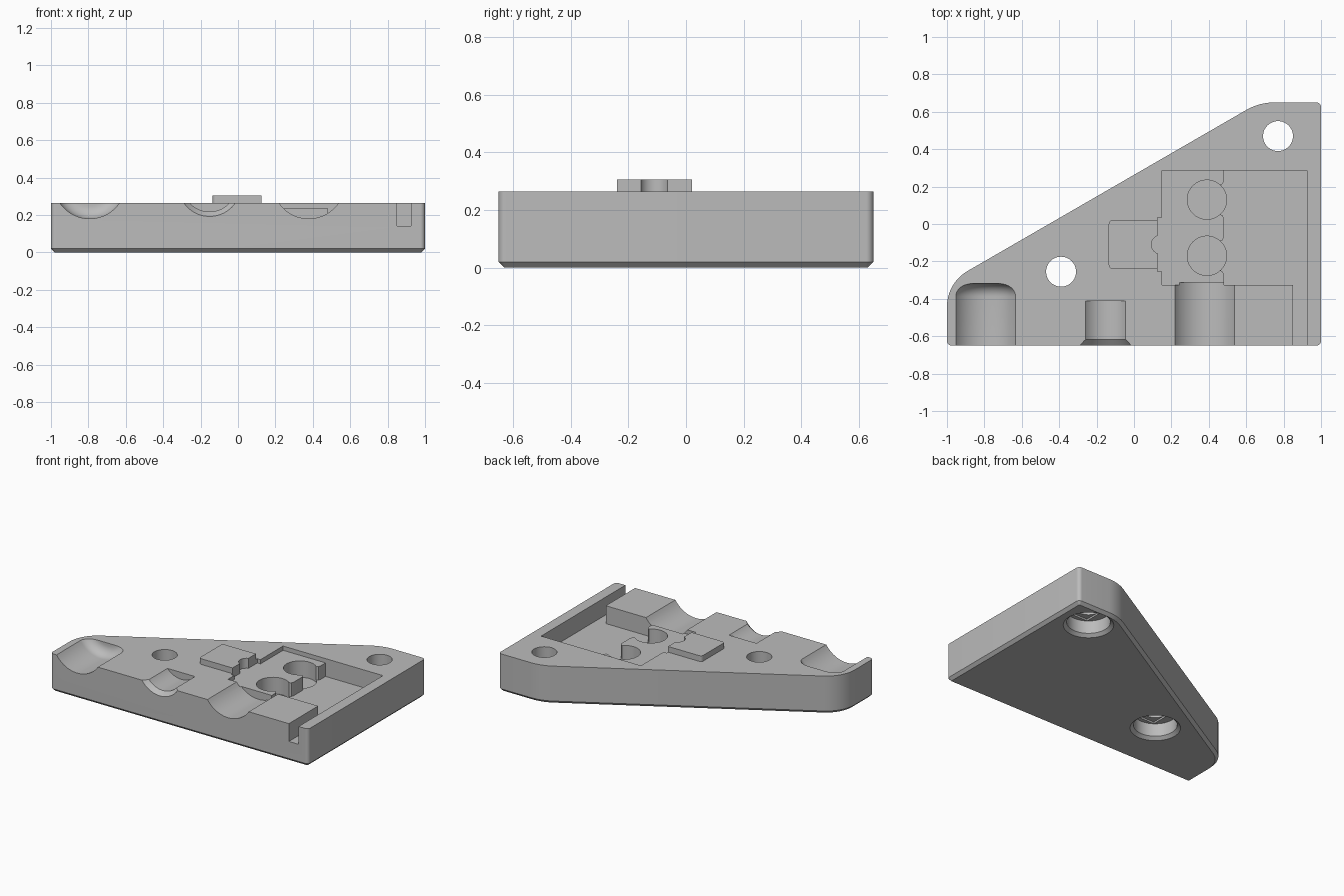
import bpy, bmesh, math
from mathutils import Vector, Matrix

if "Cube" in bpy.data.objects:
    bpy.data.objects.remove(bpy.data.objects["Cube"])

TOP, LEDGE, FLOOR, ABOVE = 0.265, 0.235, 0.14, 0.6
FRONT = -0.65

grey = bpy.data.materials.new("plain_grey")
grey.use_nodes = True
grey.diffuse_color = (0.5, 0.5, 0.5, 1)
grey.node_tree.nodes["Principled BSDF"].inputs["Base Color"].default_value = (0.5, 0.5, 0.5, 1)


def to_object(name, bm):
    bmesh.ops.recalc_face_normals(bm, faces=bm.faces[:])
    mesh = bpy.data.meshes.new(name)
    bm.to_mesh(mesh)
    bm.free()
    mesh.materials.append(grey)
    ob = bpy.data.objects.new(name, mesh)
    bpy.context.scene.collection.objects.link(ob)
    return ob


def rounded(corners, steps=10):
    """Outline from (x, y, fillet radius) corners."""
    pts = []
    for i, (x, y, r) in enumerate(corners):
        p = Vector((x, y))
        if r == 0:
            pts.append(p)
            continue
        a = (Vector(corners[i - 1][:2]) - p).normalized()
        b = (Vector(corners[(i + 1) % len(corners)][:2]) - p).normalized()
        half = a.angle(b) / 2
        centre = p + (a + b).normalized() * r / math.sin(half)
        start = p + a * r / math.tan(half) - centre
        end = p + b * r / math.tan(half) - centre
        sweep = start.angle_signed(end)
        for k in range(steps + 1):
            pts.append(centre + Matrix.Rotation(-sweep * k / steps, 2) @ start)
    return pts


def prism(name, pts, z0, z1, chamfer=0):
    bm = bmesh.new()
    base = bm.faces.new([bm.verts.new((p[0], p[1], z0)) for p in pts])
    new = bmesh.ops.extrude_face_region(bm, geom=[base], use_keep_orig=True)["geom"]
    bmesh.ops.translate(bm, vec=(0, 0, z1 - z0),
                        verts=[g for g in new if isinstance(g, bmesh.types.BMVert)])
    if chamfer:
        rim = [e for e in bm.edges if all(abs(v.co.z - z0) < 1e-5 for v in e.verts)]
        bmesh.ops.bevel(bm, geom=rim, offset=chamfer, segments=1, affect='EDGES')
    return to_object(name, bm)


def box(name, x0, x1, y0, y1, z0, z1):
    return prism(name, [(x0, y0), (x1, y0), (x1, y1), (x0, y1)], z0, z1)


def lathe(name, profile, matrix, n=64):
    """Closed solid spun around local z from (radius, height) rings."""
    bm = bmesh.new()
    rings = [[bm.verts.new(matrix @ Vector((r * math.cos(2 * math.pi * k / n),
                                            r * math.sin(2 * math.pi * k / n), h)))
              for k in range(n)] for r, h in profile]
    for lo, hi in zip(rings, rings[1:]):
        for k in range(n):
            j = (k + 1) % n
            bm.faces.new((lo[k], lo[j], hi[j], hi[k]))
    bm.faces.new(rings[0])
    bm.faces.new(rings[-1])
    return to_object(name, bm)


def upright(name, x, y, profile):
    return lathe(name, profile, Matrix.Translation((x, y, 0)))


def along_y(name, x, z, profile):
    return lathe(name, profile, Matrix.Translation((x, 0, z)) @ Matrix.Rotation(-math.pi / 2, 4, 'X'))


def combine(target, tool, operation='DIFFERENCE'):
    mod = target.modifiers.new("cut", 'BOOLEAN')
    mod.object, mod.operation, mod.solver = tool, operation, 'EXACT'
    graph = bpy.context.evaluated_depsgraph_get()
    mesh = bpy.data.meshes.new_from_object(target.evaluated_get(graph))
    target.modifiers.clear()
    target.data = mesh
    bpy.data.objects.remove(tool)


# Wedge-shaped block with rounded corners and a chamfered underside
body = prism("housing_half", rounded([
    (-1, FRONT, 0.025), (1, FRONT, 0.025), (1, 0.65, 0.025),
    (0.67, 0.65, 0.3), (-1, -0.315, 0.22)]), 0, TOP, chamfer=0.02)

# Raised locating plate
combine(body, prism("raised_plate", rounded([
    (-0.135, -0.24, 0.02), (0.14, -0.24, 0), (0.14, 0.02, 0), (-0.135, 0.02, 0.02)]),
    0.25, 0.305), 'UNION')

# Stepped pocket, with the notch beside the plate
combine(body, prism("pocket_ledge", [
    (0.15, -0.325), (0.925, -0.325), (0.925, 0.285), (0.15, 0.285),
    (0.15, 0.035), (0.125, 0.035), (0.125, -0.255), (0.15, -0.255)], LEDGE, ABOVE))
combine(body, upright("plate_notch", 0.143, -0.11, [(0.05, LEDGE), (0.05, ABOVE)]))
combine(body, box("pocket_floor", 0.48, 0.925, -0.325, 0.285, FLOOR, ABOVE))
combine(body, box("cable_slot", 0.85, 0.925, -0.8, -0.3, FLOOR, ABOVE))

# Two round sockets opening towards the pocket
mouth = [(0.42, 0.078), (0.46, 0.078), (0.474, 0.084), (0.48, 0.1), (0.52, 0.1)]
for y in (-0.17, 0.13):
    pts = [(px, y + h) for px, h in mouth] + [(px, y - h) for px, h in reversed(mouth)]
    combine(body, prism("socket_mouth", pts, FLOOR, ABOVE))
    combine(body, upright("socket", 0.39, y, [(0.105, 0.12), (0.105, ABOVE)]))

# Grooves in the front edge: round-ended, flared and plain
R, F = 0.193, 0.07
end = [(R - F + F * math.cos(a), -0.388 + F * math.sin(a))
       for a in (math.pi / 2 * k / 10 for k in range(11))]
combine(body, along_y("round_groove", -0.793, 0.373, [(R, -0.8)] + end))
combine(body, along_y("flared_groove", -0.152, 0.36,
                      [(0.168, -0.8), (0.168, FRONT), (0.143, -0.617), (0.143, -0.412)]))
combine(body, along_y("plain_groove", 0.378, 0.373, [(R, -0.8), (R, -0.312)]))

# Screw holes with chamfered counterbores and a bridging step underneath
for x, y in ((0.77, 0.47), (-0.39, -0.255)):
    combine(body, upright("screw_hole", x, y, [(0.08, -0.1), (0.08, ABOVE)]))
    combine(body, upright("counterbore", x, y,
                          [(0.16, -0.1), (0.16, 0), (0.138, 0.02), (0.138, 0.11)]))
    combine(body, box("bridge_step", x - 0.08, x + 0.08, y - 0.11, y + 0.11, 0.1, 0.122))

bpy.context.view_layer.objects.active = body
body.select_set(True)
bpy.ops.object.shade_smooth_by_angle(angle=math.radians(25))
